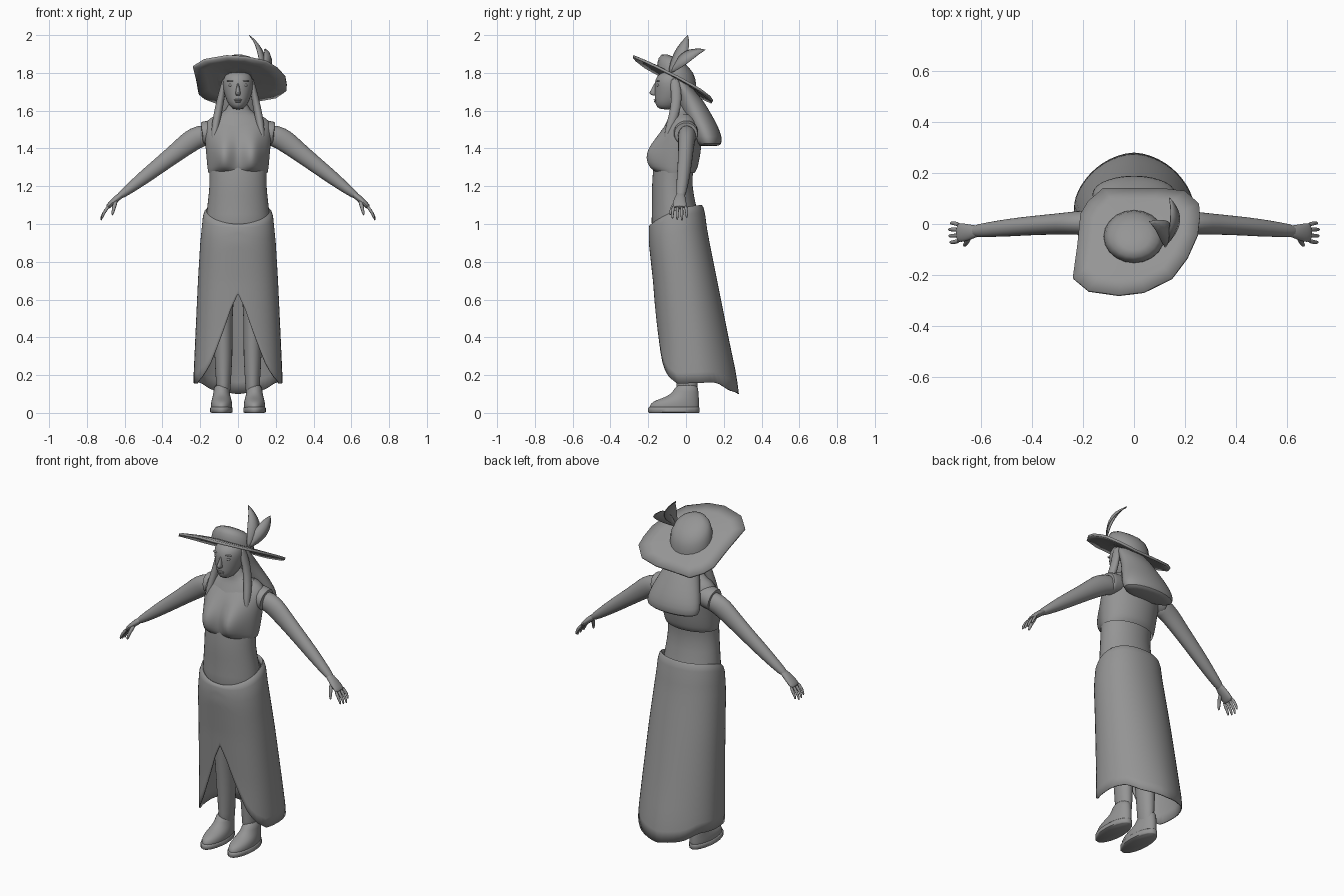
import bpy, bmesh, math
from mathutils import Vector

cube = bpy.data.objects.get("Cube")
if cube:
    bpy.data.objects.remove(cube)

grey = bpy.data.materials.new("plain grey")
grey.use_nodes = True
grey.diffuse_color = (0.3, 0.3, 0.3, 1)
grey.node_tree.nodes["Principled BSDF"].inputs["Base Color"].default_value = (0.3, 0.3, 0.3, 1)


def finish(name, bm, subdiv=1, thickness=0, angle=60):
    bmesh.ops.recalc_face_normals(bm, faces=bm.faces)
    mesh = bpy.data.meshes.new(name)
    bm.to_mesh(mesh)
    bm.free()
    mesh.materials.append(grey)
    ob = bpy.data.objects.new(name, mesh)
    bpy.context.collection.objects.link(ob)
    if thickness:
        mod = ob.modifiers.new("thickness", "SOLIDIFY")
        mod.thickness = thickness
        mod.offset = -1
    if subdiv:
        mod = ob.modifiers.new("smooth", "SUBSURF")
        mod.levels = mod.render_levels = subdiv
    bpy.ops.object.select_all(action="DESELECT")
    bpy.context.view_layer.objects.active = ob
    ob.select_set(True)
    bpy.ops.object.shade_smooth_by_angle(angle=math.radians(angle))


def skin(rings, closed=True, caps=True):
    """Bridge rows of points into a surface."""
    bm = bmesh.new()
    rows = [[bm.verts.new(p) for p in ring] for ring in rings]
    n = len(rows[0])
    for a, b in zip(rows, rows[1:]):
        for i in range(n if closed else n - 1):
            j = (i + 1) % n
            bm.faces.new((a[i], a[j], b[j], b[i]))
    if caps:
        bm.faces.new(rows[0])
        bm.faces.new(rows[-1])
    return bm


def loft(name, rows, cx=0, n=20, caps=True, **kw):
    """Horizontal ovals: height, front y, back y, half width, optional paired front bulge."""
    rings = []
    for z, front, back, half, *bulge in rows:
        cy, ry = (front + back) / 2, (back - front) / 2
        ring = []
        for i in range(n):
            t = 2 * math.pi * i / n
            x, y = half * math.sin(t), cy - ry * math.cos(t)
            if bulge and math.cos(t) > 0:
                y -= bulge[0] * math.exp(-((abs(x) - .078) / .052) ** 2)
            ring.append((cx + x, y, z))
        rings.append(ring)
    finish(name, skin(rings, caps=caps), **kw)


def tube(name, path, n=12, side=1):
    """Oval tube along points: x, y, z, radius along y, other radius."""
    pts = [Vector((p[0] * side, p[1], p[2])) for p in path]
    rings = []
    for i, p in enumerate(pts):
        tangent = (pts[min(i + 1, len(pts) - 1)] - pts[max(i - 1, 0)]).normalized()
        u = Vector((0, 1, 0))
        u = (u - tangent * u.dot(tangent)).normalized()
        v = tangent.cross(u)
        ring = []
        for k in range(n):
            t = 2 * math.pi * k / n
            ring.append(p + u * path[i][3] * math.cos(t) + v * path[i][4] * math.sin(t))
        rings.append(ring)
    finish(name, skin(rings))


def ball(name, centre, radii):
    bm = bmesh.new()
    bmesh.ops.create_uvsphere(bm, u_segments=20, v_segments=12, radius=1)
    bmesh.ops.scale(bm, vec=radii, verts=bm.verts)
    bmesh.ops.translate(bm, vec=centre, verts=bm.verts)
    finish(name, bm, subdiv=0)


def lerp_table(table, x):
    """Values at x from sorted (x, values...) rows."""
    x = min(max(x, table[0][0]), table[-1][0])
    for a, b in zip(table, table[1:]):
        if x <= b[0]:
            k = (x - a[0]) / (b[0] - a[0])
            return [p + (q - p) * k for p, q in zip(a[1:], b[1:])]


# Body and head
loft("torso", [(0.95, -.18, .08, .175), (1.0, -.186, .075, .174), (1.1, -.18, .055, .165), (1.2, -.183, .032, .151),
               (1.3, -.175, .04, .154), (1.4, -.16, .06, .163), (1.48, -.135, .07, .17), (1.54, -.105, .06, .168),
               (1.575, -.085, .04, .12), (1.6, -.08, .02, .058), (1.66, -.085, .015, .047)])
loft("crop_top", [(1.27, -.16, .045, .157, 0), (1.285, -.165, .055, .16, .018), (1.3, -.167, .062, .162, .042),
                  (1.35, -.168, .073, .167, .062), (1.4, -.165, .08, .171, .05), (1.45, -.15, .085, .176, .025),
                  (1.5, -.127, .085, .18, .006), (1.55, -.09, .07, .17, 0), (1.58, -.07, .04, .11, 0)],
     n=48, caps=False)
loft("head", [(1.605, -.142, -.06, .024), (1.63, -.164, -.03, .05), (1.67, -.167, .01, .068),
              (1.72, -.167, .02, .081), (1.77, -.167, 0, .081), (1.81, -.13, -.03, .055)])
loft("nose", [(1.75, -.169, -.14, .005), (1.72, -.178, -.14, .009), (1.695, -.198, -.14, .014),
              (1.684, -.19, -.14, .013), (1.678, -.165, -.14, .008)], n=12)
ball("upper_lip", (0, -.16, 1.657), (.021, .011, .005))
ball("lower_lip", (0, -.158, 1.648), (.017, .011, .006))

# Skirt, with a front slit and a long back hem
shape = [(.1, .235, -.14, .28), (.2, .235, -.145, .267), (.4, .226, -.152, .225), (.7, .212, -.175, .165),
         (.9, .2, -.197, .125), (1.0, .19, -.196, .107), (1.1, .18, -.185, .095)]
hem = [(0, .63), (.17, .55), (.38, .41), (.6, .27), (.78, .2), (1.05, .155), (1.75, .16), (2.1, .16), (2.5, .12),
       (math.pi, .1)]
half_turn = [math.pi * (i / 28) ** 1.3 for i in range(29)]
angles = [-a for a in reversed(half_turn[1:])] + half_turn
rows = []
for step, scale in [(.03, .82), (.008, .87), (0, .92), (.012, .97), (.04, 1)] + [(i / 16, 1) for i in range(2, 17)]:
    row = []
    for a in angles:
        top = 1.05 - .05 * math.cos(a) + .025 * math.sin(a) ** 2
        z = top + (lerp_table(hem, abs(a))[0] - top) * step
        half, front, back = lerp_table(shape, z)
        cy, ry = (front + back) / 2, (back - front) / 2
        c, s = math.cos(a), math.sin(a)
        power = 2.9 - .7 * z if c > 0 else 1.75 + .4 * z
        fat = (abs(c) ** power + abs(s) ** power) ** (-1 / power)
        row.append((half * s * fat * scale, cy - ry * c * fat * scale, z))
    rows.append(row)
bm = skin(rows, closed=False, caps=False)
bmesh.ops.remove_doubles(bm, verts=bm.verts, dist=.0001)
finish("skirt", bm, subdiv=0, thickness=.006)

# Hair behind the head
loft("back_hair", [(1.79, -.09, -.02, .06), (1.74, -.07, .02, .085), (1.69, -.05, .06, .096),
                   (1.65, -.045, .095, .1), (1.59, -.02, .13, .12), (1.52, .01, .17, .15),
                   (1.46, .035, .192, .168), (1.42, .05, .19, .165), (1.412, .08, .165, .13)])

# Paired parts
for side, label in ((1, "left"), (-1, "right")):
    ball(label + "_eye", (side * .034, -.145, 1.735), (.017, .012, .009))
    ball(label + "_brow", (side * .036, -.147, 1.757), (.024, .011, .004))
    tube(label + "_sleeve", [(.08, 0, 1.5, .06, .055), (.14, 0, 1.487, .068, .066), (.175, 0, 1.48, .068, .066),
                             (.19, 0, 1.477, .066, .064), (.191, 0, 1.477, .05, .05)], side=side)
    tube(label + "_arm", [(.14, .005, 1.475, .05, .055), (.2, .005, 1.467, .05, .06), (.25, .003, 1.44, .046, .062),
                          (.3, 0, 1.4, .043, .054), (.4, -.006, 1.322, .039, .045), (.5, -.015, 1.245, .036, .038),
                          (.58, -.023, 1.182, .029, .027), (.64, -.03, 1.138, .025, .018)], side=side)
    tube(label + "_palm", [(.6, -.026, 1.167, .02, .014), (.63, -.03, 1.145, .027, .018),
                           (.655, -.033, 1.124, .035, .017), (.68, -.034, 1.1, .039, .015),
                           (.694, -.034, 1.085, .036, .011)], side=side)
    for k, reach in enumerate((.9, 1, 1.03, .85)):
        y = -.064 + .02 * k
        spread = (k - 1.5) * .005
        tube(f"{label}_finger_{k + 1}", [(.682, y, 1.098, .009, .009),
                                         (.682 + .025 * reach, y + spread, 1.098 - .033 * reach, .009, .009),
                                         (.682 + .04 * reach, y + spread, 1.098 - .062 * reach, .007, .007),
                                         (.682 + .042 * reach, y + spread, 1.098 - .078 * reach, .004, .004)],
             n=8, side=side)
    tube(label + "_thumb", [(.645, -.045, 1.125, .014, .013), (.655, -.07, 1.095, .011, .011),
                            (.662, -.082, 1.065, .009, .009), (.666, -.085, 1.045, .004, .004)], n=8, side=side)
    tube(label + "_hair_lock", [(.066, -.065, 1.78, .025, .014), (.084, -.05, 1.7, .03, .018),
                                (.1, -.052, 1.62, .028, .022), (.118, -.078, 1.53, .026, .022),
                                (.127, -.1, 1.46, .02, .016), (.13, -.105, 1.42, .008, .006)], side=side)
    # Legs and shoes
    loft(label + "_leg", [(.06, -.05, .06, .035), (.15, -.05, .062, .038), (.3, -.06, .065, .05),
                          (.45, -.075, .05, .046), (.6, -.09, .045, .054), (.85, -.12, .06, .075),
                          (1.0, -.12, .06, .08)], cx=side * .077)
    loft(label + "_shoe", [(.012, -.19, .065, .05), (.022, -.197, .07, .057), (.05, -.192, .07, .057),
                           (.068, -.158, .07, .053), (.085, -.105, .069, .048), (.11, -.068, .066, .043),
                           (.155, -.052, .064, .04)], cx=side * .087)
    loft(label + "_sole", [(0, -.195, .068, .052), (.004, -.2, .072, .06), (.026, -.2, .072, .06),
                           (.03, -.195, .07, .056)], cx=side * .088, subdiv=0)

# Hat: tilted angular brim with a low round crown
rim = [(-.24, -.21), (-.18, -.26), (-.06, -.277), (.04, -.265), (.15, -.21), (.21, -.13), (.25, -.04), (.258, .03),
       (.255, .08), (.2, .13), (.1, .142), (-.02, .142), (-.12, .142), (-.18, .09), (-.21, .04), (-.222, -.08)]


def hat_point(x, y, lift=0):
    return Vector((x, y + .5 * lift, 1.897 - .575 * (y + .28) + .1 * x * abs(x) / .26 + .868 * lift))


centre = Vector((0, -.05))
bands = [[hat_point(x, y) for x, y in rim]]
for reach, lift in ((.75, .008), (.5, .014), (.04, .014)):
    band = []
    for x, y in rim:
        d = centre + (Vector((x, y)) - centre) * reach
        band.append(hat_point(d.x, d.y, lift))
    bands.append(band)
finish("hat_brim", skin(bands, caps=False), subdiv=0, thickness=.014, angle=30)
crown = []
for r, lift in ((.12, 0), (.118, .025), (.112, .05), (.096, .074), (.064, .09), (.025, .096)):
    crown.append([hat_point(r * math.cos(t), -.05 - .45 * lift + r * .87 * math.sin(t), lift)
                  for t in [2 * math.pi * k / 20 for k in range(20)]])
finish("hat_crown", skin(crown), subdiv=0)


# Feathers: folded leaf blades swept along a bend
def feather(name, base, bend, tip, across, fold):
    base, bend, tip, across, fold = map(Vector, (base, bend, tip, across, fold))
    rows = []
    for i in range(11):
        t = i / 10
        p = base * (1 - t) ** 2 + bend * 2 * t * (1 - t) + tip * t * t
        w = .06 + .94 * math.sin(math.pi * t ** .85) if i < 10 else .02
        rows.append([p - across * w, p + fold * w, p + across * w])
    finish(name, skin(rows, closed=False, caps=False), subdiv=0, thickness=.004)


feather("tall_feather", (.125, -.09, 1.8), (.15, -.01, 1.92), (.06, .01, 2.0), (.02, .03, -.012), (.008, -.006, .004))
feather("low_feather", (.125, -.085, 1.8), (.19, .0, 1.91), (.14, .103, 1.923), (-.02, -.012, .027), (.008, 0, .006))
